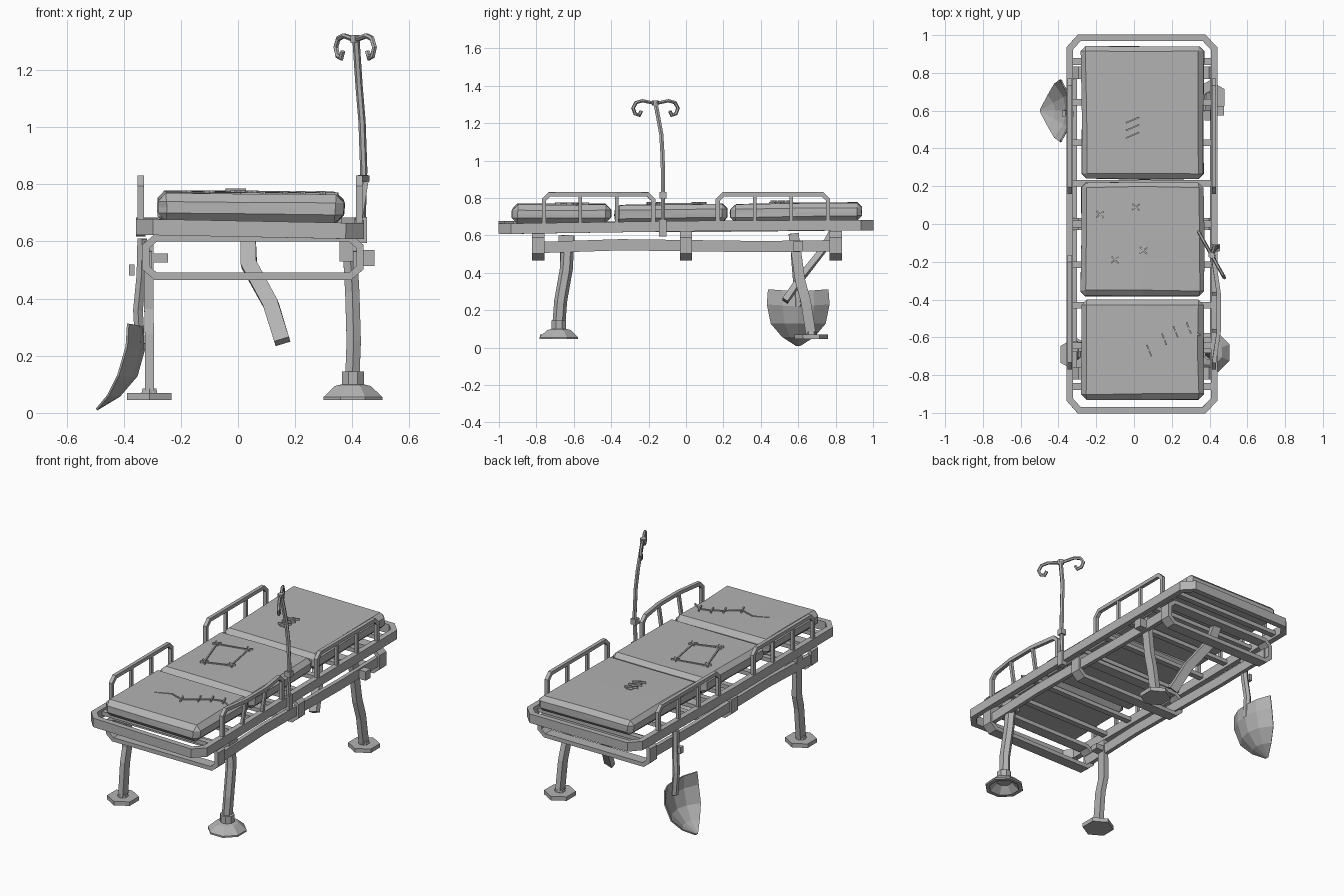
import bpy, bmesh, math, random
from mathutils import Vector

random.seed(4)
if "Cube" in bpy.data.objects:
    bpy.data.objects.remove(bpy.data.objects["Cube"], do_unlink=True)

GREY = (0.45, 0.45, 0.45, 1)
mat = bpy.data.materials.new("plain grey")
mat.use_nodes = True
mat.diffuse_color = GREY
mat.node_tree.nodes["Principled BSDF"].inputs["Base Color"].default_value = GREY

X, Y, Z = Vector((1, 0, 0)), Vector((0, 1, 0)), Vector((0, 0, 1))
MID = 0.042          # centre line of the bed
LEFT, RIGHT = -0.34, 0.424


def finish(name, bm):
    bmesh.ops.recalc_face_normals(bm, faces=bm.faces)
    mesh = bpy.data.meshes.new(name)
    bm.to_mesh(mesh)
    bm.free()
    mesh.materials.append(mat)
    ob = bpy.data.objects.new(name, mesh)
    bpy.context.collection.objects.link(ob)
    return ob


def skin(bm, rings, closed=False):
    """Join rings of vertices with quads and cap the ends."""
    n = len(rings[0])
    for i in range(len(rings) if closed else len(rings) - 1):
        a, b = rings[i], rings[(i + 1) % len(rings)]
        for k in range(n):
            bm.faces.new((a[k], a[(k + 1) % n], b[(k + 1) % n], b[k]))
    if not closed:
        bm.faces.new(rings[0])
        bm.faces.new(rings[-1])


def sweep(name, path, wide, tall, up, sides=4, closed=False):
    """Mitred bar along a path; tall is its half size along up."""
    pts = [Vector(p) for p in path]
    bm, rings, n = bmesh.new(), [], len(pts)
    for i, p in enumerate(pts):
        before = pts[i - 1] if i or closed else None
        after = pts[(i + 1) % n] if i < n - 1 or closed else None
        d1 = (p - before).normalized() if before else (after - p).normalized()
        d2 = (after - p).normalized() if after else d1
        t = (d1 + d2).normalized()
        a = (up - t * up.dot(t)).normalized()
        b = t.cross(a) * min(2, 1 / max(0.1, t.dot(d1)))
        ring = []
        for k in range(sides):
            ang = 2 * math.pi * (k + 0.5) / sides
            r = 1 / math.cos(math.pi / sides)
            ring.append(bm.verts.new(p + b * wide * r * math.cos(ang) + a * tall * r * math.sin(ang)))
        rings.append(ring)
    skin(bm, rings, closed)
    return finish(name, bm)


def box(name, centre, size, cuts=0, bevel=0, shape=None):
    bm = bmesh.new()
    bmesh.ops.create_cube(bm, size=1)
    if cuts:
        bmesh.ops.subdivide_edges(bm, edges=bm.edges, cuts=cuts, use_grid_fill=True)
    for v in bm.verts:
        v.co = Vector(centre) + Vector(a * b for a, b in zip(v.co, size))
        if shape:
            v.co += shape(v.co)
    ob = finish(name, bm)
    if bevel:
        mod = ob.modifiers.new("chamfer", 'BEVEL')
        mod.width, mod.segments, mod.angle_limit = bevel, 1, math.radians(50)
    return ob


def lathe(name, x, y, profile, sides):
    bm, rings = bmesh.new(), []
    for r, z in profile:
        rings.append([bm.verts.new((x + r * math.cos(2 * math.pi * (k + 0.5) / sides),
                                    y + r * math.sin(2 * math.pi * (k + 0.5) / sides), z))
                      for k in range(sides)])
    skin(bm, rings)
    return finish(name, bm)


# Main bed frame, slightly twisted
sweep("bed_frame", [(-0.29, -0.986, 0.65), (0.37, -0.986, 0.637), (RIGHT, -0.93, 0.636),
                    (RIGHT, 0, 0.65), (RIGHT, 0.93, 0.655), (0.37, 0.986, 0.655),
                    (-0.29, 0.986, 0.655), (LEFT, 0.93, 0.655), (LEFT, 0, 0.645),
                    (LEFT, -0.93, 0.65)], 0.017, 0.028, Z, closed=True)

# Slats under the mattress
for i in range(9):
    box("slat", (MID, -0.86 + i * 0.215, 0.652), (0.73, 0.035, 0.025))

# Chamfered bracket loops and the long rails joining them
for y in (-0.79, 0, 0.8):
    half = [(0.34, 0.478), (0.375, 0.508), (0.375, 0.582), (0.34, 0.612)]
    loop = [(MID + 0.01 + x, y, z) for x, z in half] + [(MID + 0.01 - x, y, z) for x, z in reversed(half)]
    sweep("bracket_loop", loop, 0.0125, 0.033, Y, closed=True)
for x in (-0.315, 0.415):
    sweep("lower_rail", [(x, -0.8, 0.535), (x, -0.35, 0.55), (x, 0.4, 0.54), (x, 0.8, 0.545)], 0.0125, 0.03, Z)

# Mattress sections
def sag(slope, roll):
    def shape(co):
        dz = slope * co.y + roll * (co.x - MID)
        return Vector((random.uniform(-0.005, 0.005), random.uniform(-0.005, 0.005),
                       dz + random.uniform(-0.002, 0.002)))
    return shape

box("mattress_front", (0.045, -0.665, 0.717), (0.65, 0.53, 0.1), 1, 0.03, sag(0, -0.01))
box("mattress_middle", (0.045, -0.08, 0.717), (0.65, 0.6, 0.1), 1, 0.026, sag(0.012, 0))
box("mattress_back", (0.045, 0.588, 0.716), (0.65, 0.70, 0.095), 1, 0.026, sag(0.015, -0.006))

# Side guards: hoop with two inner posts
def guard(name, x, y0, y1, bow):
    low, high = 0.66, 0.82
    third = (y1 - y0) / 3
    path = [(x, y0, low), (x, y0, high - 0.03), (x, y0 + 0.03, high), (x + bow, y0 + third, high),
            (x + bow, y1 - third, high), (x, y1 - 0.03, high), (x, y1, high - 0.03), (x, y1, low)]
    sweep(name, path, 0.011, 0.011, X)
    for k in (1, 2):
        sweep(name + "_post", [(x, y0 + k * third, low), (x + bow, y0 + k * third, high)], 0.009, 0.009, X)

guard("guard_left_front", LEFT, -0.76, -0.175, 0)
guard("guard_left_back", LEFT, 0.17, 0.76, 0)
guard("guard_right_front", RIGHT, -0.76, -0.175, 0.025)
guard("guard_right_back", RIGHT, 0.17, 0.76, 0)

# Drip pole with a two-hook crossbar
sweep("drip_pole", [(0.432, -0.125, 0.6), (0.44, -0.122, 0.85), (0.434, -0.125, 1.02),
                    (0.424, -0.132, 1.14), (0.412, -0.165, 1.32)], 0.011, 0.011, X, 6)
box("pole_collar", (0.438, -0.123, 0.815), (0.035, 0.035, 0.035))
box("pole_clamp", (0.432, -0.125, 0.64), (0.04, 0.04, 0.09))
lathe("pole_cap", 0.41, -0.165, [(0.018, 1.295), (0.018, 1.322)], 6)
along = Vector((0.49, -0.87, 0))
hook = [(0.08, 1.32), (0.12, 1.31), (0.138, 1.28), (0.125, 1.25), (0.1, 1.243), (0.088, 1.265)]
arms = [(-s, z) for s, z in reversed(hook)] + [(0, 1.305)] + hook
sweep("hook_bar", [Vector((0.41, -0.163, z)) + along * s for s, z in arms], 0.008, 0.008, along.cross(Z), 6)

# Legs with flat feet
def footed_leg(name, path):
    sweep(name, path, 0.016, 0.027, Y)
    x, y, z = path[-1]
    lathe(name + "_foot", x, y, [(0.09, 0.045), (0.09, 0.07)], 6)
    lathe(name + "_socket", x, y, [(0.032, 0.068), (0.028, 0.085)], 6)

footed_leg("front_left_leg", [(-0.312, -0.65, 0.6), (-0.312, -0.645, 0.36), (-0.31, -0.67, 0.27), (-0.31, -0.69, 0.06)])
footed_leg("back_right_leg", [(0.39, 0.575, 0.61), (0.395, 0.61, 0.36), (0.4, 0.64, 0.25), (0.4, 0.67, 0.06)])
box("left_leg_bolt", (-0.27, -0.65, 0.542), (0.05, 0.05, 0.032))
box("right_leg_bolt", (0.455, 0.6, 0.542), (0.045, 0.05, 0.055))

# Leg ending in a rubber suction cup
sweep("front_right_leg", [(0.39, -0.63, 0.6), (0.4, -0.64, 0.42), (0.405, -0.67, 0.25), (0.4, -0.68, 0.12)],
      0.025, 0.03, Y, 6)
box("front_right_clamp", (0.386, -0.64, 0.565), (0.06, 0.085, 0.07))
lathe("suction_cup", 0.402, -0.68, [(0.042, 0.145), (0.042, 0.1), (0.068, 0.094), (0.095, 0.07),
                                    (0.112, 0.055), (0.112, 0.045), (0.088, 0.045), (0.045, 0.085)], 8)

# Shovel used as the fourth leg
sweep("shovel_handle", [(-0.335, 0.58, 0.61), (-0.338, 0.585, 0.48), (-0.35, 0.595, 0.36), (-0.342, 0.6, 0.22)],
      0.017, 0.02, Y, 6)
box("shovel_bolt", (-0.372, 0.585, 0.5), (0.02, 0.03, 0.04))
bm, rows = bmesh.new(), []
for z, mid, edge, half in [(0.3, -0.335, -0.385, 0.16), (0.22, -0.33, -0.39, 0.166), (0.13, -0.355, -0.42, 0.145),
                           (0.06, -0.415, -0.455, 0.085), (0.012, -0.495, -0.495, 0.01)]:
    rows.append([bm.verts.new((mid + (edge - mid) * u * u, 0.6 + half * u, z + (0.012 * abs(u) if z > 0.2 else 0)))
                 for u in (-1, -0.5, 0, 0.5, 1)])
for a, b in zip(rows, rows[1:]):
    for k in range(4):
        bm.faces.new((a[k], a[k + 1], b[k + 1], b[k]))
blade = finish("shovel_blade", bm)
thick = blade.modifiers.new("thickness", 'SOLIDIFY')
thick.thickness, thick.offset = 0.008, 0

# Broken brace hanging below the bed
sweep("broken_brace", [(0.035, 0.78, 0.62), (0.038, 0.73, 0.52), (0.115, 0.62, 0.38), (0.155, 0.53, 0.25)],
      0.027, 0.016, Y)

# Mattress repairs: torn seams crossed by stitches
def seam(name, points, z, closed=False):
    sweep(name, [(x, y, z) for x, y in points], 0.004, 0.006, Z, closed=closed)

def stitch(x, y, dx, dy, z):
    seam("stitch", [(x - dx, y - dy), (x + dx, y + dy)], z + 0.004)

tear = [(-0.1, -0.68), (-0.01, -0.64), (0.08, -0.67), (0.16, -0.61), (0.22, -0.57), (0.29, -0.55), (0.35, -0.59)]
seam("front_seam", tear, 0.765)
for x, y in tear[2:6]:
    stitch(x, y, 0.012, -0.03, 0.766)
patch = [(-0.18, 0.05), (0.01, 0.09), (0.05, -0.14), (-0.1, -0.19)]
seam("middle_patch", patch, 0.767, closed=True)
for x, y in patch:
    stitch(x, y, 0.02, 0.015, 0.768)
    stitch(x, y, 0.018, -0.018, 0.768)
box("back_patch", (-0.008, 0.51, 0.774), (0.035, 0.13, 0.008))
for k in range(3):
    stitch(-0.008, 0.47 + k * 0.04, 0.035, 0.015, 0.776)
